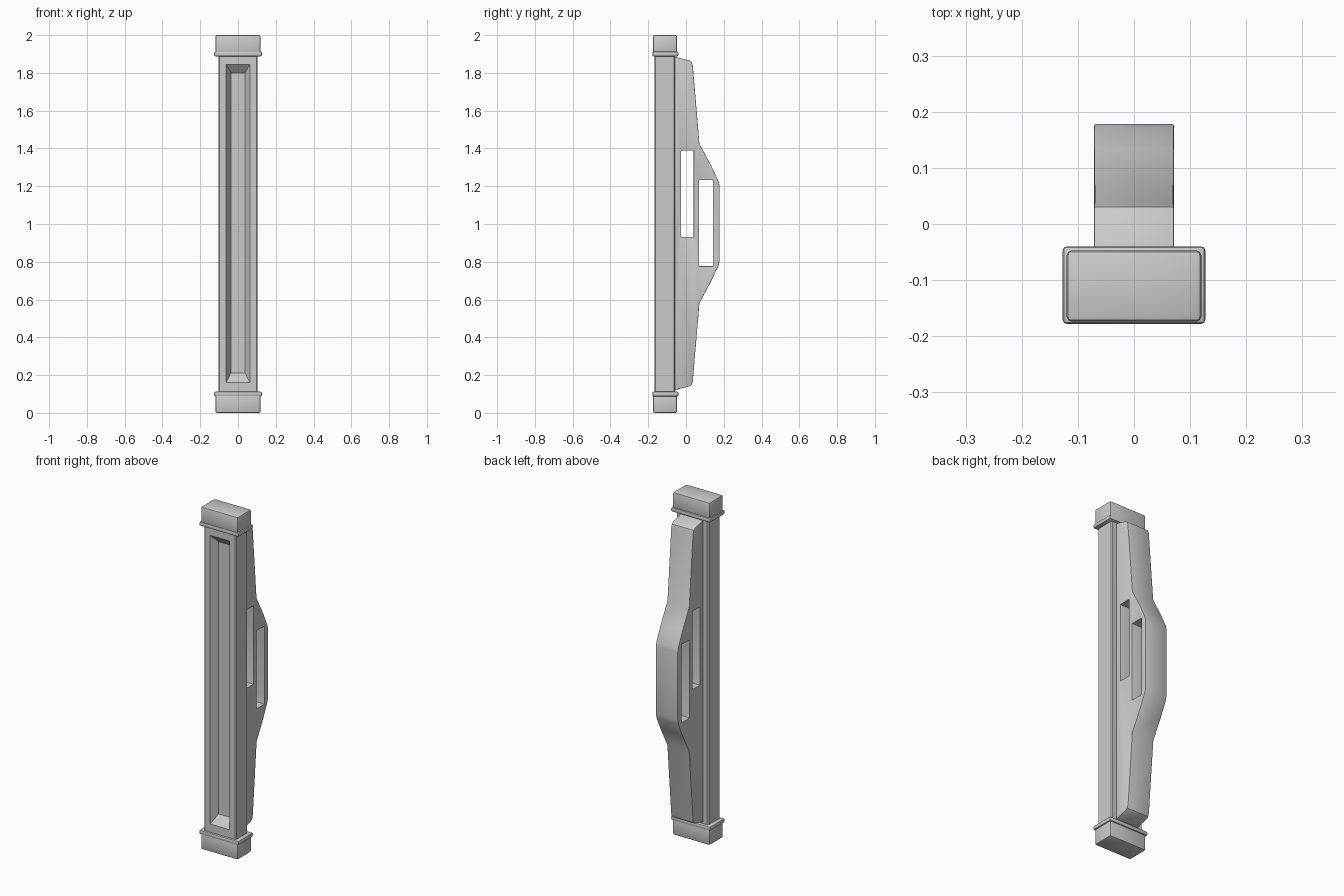
import bpy, bmesh

if "Cube" in bpy.data.objects:
    bpy.data.objects.remove(bpy.data.objects["Cube"])

def make_object(name, bm):
    bmesh.ops.recalc_face_normals(bm, faces=bm.faces)
    mesh = bpy.data.meshes.new(name)
    bm.to_mesh(mesh)
    bm.free()
    ob = bpy.data.objects.new(name, mesh)
    bpy.context.collection.objects.link(ob)
    return ob

def box(name, x, y, z, bevel=0.0, segments=2):
    bm = bmesh.new()
    bmesh.ops.create_cube(bm, size=1)
    for v in bm.verts:
        for i, (lo, hi) in enumerate((x, y, z)):
            v.co[i] = hi if v.co[i] > 0 else lo
    if bevel:
        bmesh.ops.bevel(bm, geom=bm.edges[:], offset=bevel, segments=segments,
                        profile=0.5, affect='EDGES')
    return make_object(name, bm)

def apply_mods(ob):
    bpy.ops.object.select_all(action='DESELECT')
    bpy.context.view_layer.objects.active = ob
    ob.select_set(True)
    for m in list(ob.modifiers):
        bpy.ops.object.modifier_apply(modifier=m.name)

def smooth(ob):
    bpy.ops.object.select_all(action='DESELECT')
    bpy.context.view_layer.objects.active = ob
    ob.select_set(True)
    bpy.ops.object.shade_smooth_by_angle(angle=0.5)

# Main column: rectangles lofted from back to front, then into the sloped front groove
sections = [  # half width, z low, z high, y
    (0.097, 0.05, 1.95, -0.057), (0.103, 0.05, 1.95, -0.063),
    (0.103, 0.05, 1.95, -0.161), (0.097, 0.05, 1.95, -0.167),
    (0.063, 0.16, 1.845, -0.167), (0.037, 0.21, 1.80, -0.127)]
bm = bmesh.new()
rings = [[bm.verts.new(p) for p in ((-w, y, a), (w, y, a), (w, y, b), (-w, y, b))]
         for w, a, b, y in sections]
for r, s in zip(rings, rings[1:]):
    for i in range(4):
        j = (i + 1) % 4
        bm.faces.new((r[i], r[j], s[j], s[i]))
bm.faces.new(rings[0])
bm.faces.new(rings[-1])
make_object("column", bm)

# End caps with a projecting lip, mirrored top and bottom
for label, base, sign in (("bottom", 0, 1), ("top", 2, -1)):
    span = lambda a, b: sorted((base + sign * a, base + sign * b))
    smooth(box(label + "_cap", (-0.12, 0.12), (-0.174, -0.047), span(0, 0.105), 0.009))
    smooth(box(label + "_lip", (-0.127, 0.127), (-0.178, -0.04), span(0.088, 0.112), 0.007))

# Rear grip: upper half of the side profile, reflected about mid height
upper = [(-0.08, 1.888), (-0.05, 1.883), (0.018, 1.866), (0.030, 1.857), (0.036, 1.838),
         (0.071, 1.425), (0.134, 1.308), (0.173, 1.225), (0.178, 1.20)]
profile = upper + [(y, 2.006 - z) for y, z in reversed(upper)]
bm = bmesh.new()
face = bm.faces.new([bm.verts.new((-0.071, y, z)) for y, z in profile])
ext = bmesh.ops.extrude_face_region(bm, geom=[face])
bmesh.ops.translate(bm, vec=(0.142, 0, 0),
                    verts=[g for g in ext["geom"] if isinstance(g, bmesh.types.BMVert)])
grip = make_object("rear_grip", bm)

# Two staggered slots through the grip, then softened edges
cutters = [box("slot_cutter", (-0.2, 0.2), y, z) for y, z in
           (((-0.026, 0.041), (0.932, 1.388)), ((0.07, 0.142), (0.777, 1.232)))]
for c in cutters:
    c.hide_render = True
    m = grip.modifiers.new("slot", 'BOOLEAN')
    m.operation, m.solver, m.object = 'DIFFERENCE', 'EXACT', c
m = grip.modifiers.new("soft_edges", 'BEVEL')
m.width, m.segments, m.limit_method, m.angle_limit = 0.008, 2, 'ANGLE', 1.05
apply_mods(grip)
for c in cutters:
    bpy.data.objects.remove(c)
smooth(grip)
